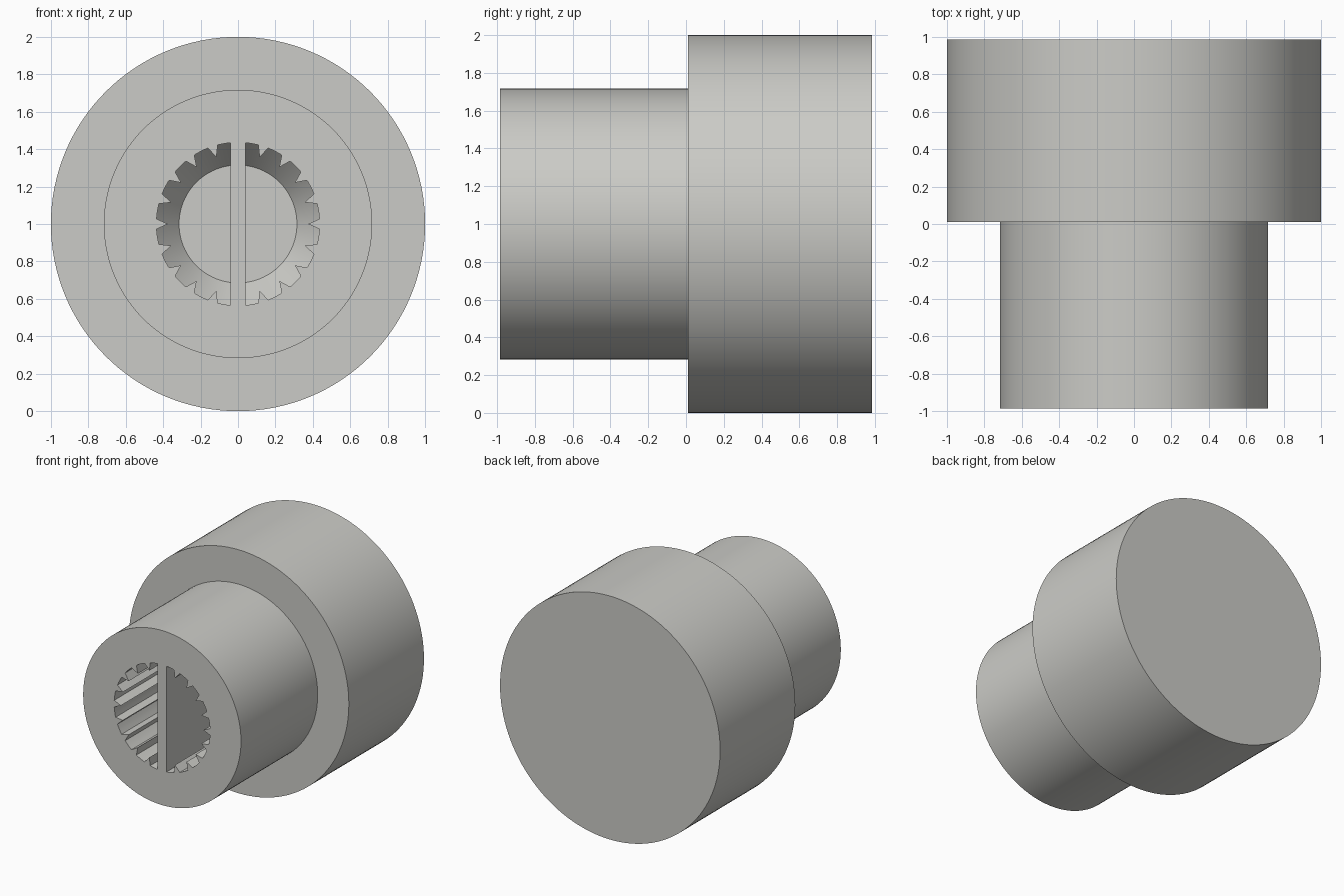
import bpy, bmesh, math

if "Cube" in bpy.data.objects:
    bpy.data.objects.remove(bpy.data.objects["Cube"])

Z = 1.0            # height of the knob axis
FRONT, BACK, STEP = -0.985, 0.985, 0.01
TEETH, R_VALLEY, R_TIP, R_FLOOR = 20, 0.436, 0.375, 0.315
SPLINE_END, FLOOR = -0.25, -0.10

grey = bpy.data.materials.new("warm light grey")
grey.diffuse_color = (0.60, 0.60, 0.57, 1)
grey.use_nodes = True
grey.node_tree.nodes["Principled BSDF"].inputs["Base Color"].default_value = grey.diffuse_color


def make_object(name, bm):
    bmesh.ops.recalc_face_normals(bm, faces=bm.faces[:])
    mesh = bpy.data.meshes.new(name)
    bm.to_mesh(mesh)
    bm.free()
    obj = bpy.data.objects.new(name, mesh)
    bpy.context.collection.objects.link(obj)
    mesh.materials.append(grey)
    return obj


def loft(bm, rings):
    """Bridge rings of (radius, angle) points at given y, capping both ends."""
    loops = [[bm.verts.new((r * math.sin(a), y, Z + r * math.cos(a))) for r, a in pts]
             for y, pts in rings]
    n = len(loops[0])
    for a, b in zip(loops, loops[1:]):
        for i in range(n):
            j = (i + 1) % n
            bm.faces.new((a[i], a[j], b[j], b[i]))
    bm.faces.new(loops[0])
    bm.faces.new(loops[-1])
    bmesh.ops.remove_doubles(bm, verts=bm.verts[:], dist=1e-5)


def circle(r, n=128):
    return [(r, 2 * math.pi * i / n) for i in range(n)]


# Stepped knob body: narrow collar in front, wide grip behind
bm = bmesh.new()
loft(bm, [(FRONT, circle(0.717)), (STEP, circle(0.717)),
          (STEP, circle(1.0)), (BACK, circle(1.0))])
knob = make_object("knob_body", bm)

# Splined bore outline: pointed teeth with arched valleys between
toothed = []
for k in range(TEETH):
    toothed.append((R_TIP, math.radians(18 * k)))
    for d in (3.6, 7.2, 10.8, 14.4):
        toothed.append((R_VALLEY, math.radians(18 * k + d)))
round_valley = [(R_VALLEY, a) for r, a in toothed]
round_floor = [(R_FLOOR, a) for r, a in toothed]

# Two half bores leave a flat key standing between them
for side, name in ((1, "right_bore_cutter"), (-1, "left_bore_cutter")):
    bm = bmesh.new()
    loft(bm, [(FRONT - 0.1, toothed), (SPLINE_END, toothed),
              (SPLINE_END, round_valley), (FLOOR, round_floor)])
    bmesh.ops.bisect_plane(bm, geom=bm.verts[:] + bm.edges[:] + bm.faces[:],
                           plane_co=(0.04 * side, 0, 0), plane_no=(side, 0, 0),
                           clear_inner=True)
    bmesh.ops.holes_fill(bm, edges=[e for e in bm.edges if e.is_boundary], sides=0)
    cutter = make_object(name, bm)
    cutter.hide_render = True
    cutter.hide_set(True)
    mod = knob.modifiers.new(name, 'BOOLEAN')
    mod.operation = 'DIFFERENCE'
    mod.solver = 'EXACT'
    mod.object = cutter

# Bake the cuts, remove the cutters and shade
bpy.context.view_layer.update()
deps = bpy.context.evaluated_depsgraph_get()
baked = bpy.data.meshes.new_from_object(knob.evaluated_get(deps))
knob.modifiers.clear()
knob.data = baked
for obj in [o for o in bpy.data.objects if o.name.endswith("cutter")]:
    bpy.data.objects.remove(obj)
baked.materials.clear()
baked.materials.append(grey)
for p in baked.polygons:
    p.material_index = 0

bpy.context.view_layer.objects.active = knob
knob.select_set(True)
bpy.ops.object.shade_smooth_by_angle(angle=math.radians(25))
